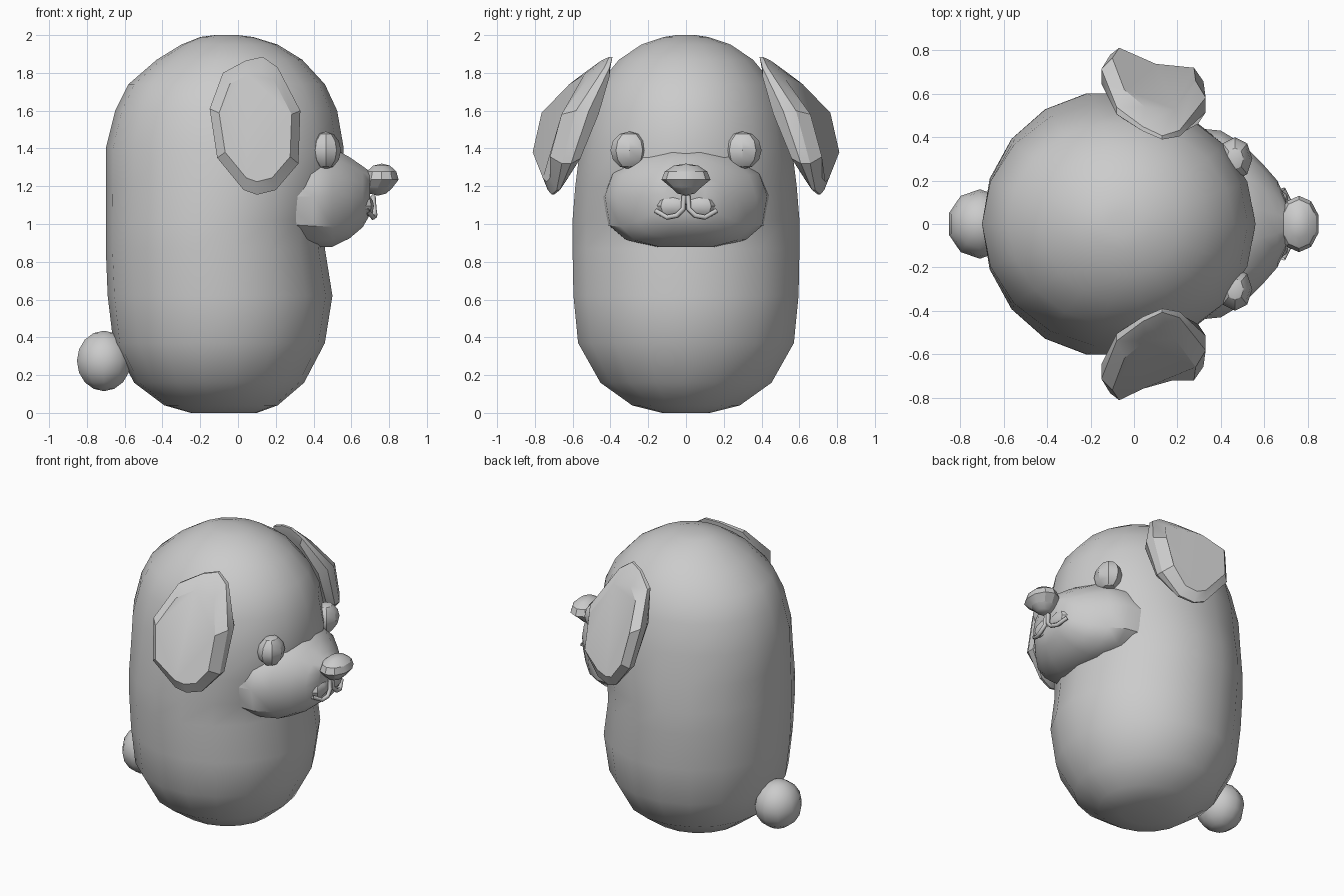
import bpy, math
from mathutils import Vector

cube = bpy.data.objects.get("Cube")
if cube:
    bpy.data.objects.remove(cube, do_unlink=True)

grey = bpy.data.materials.new("plain_grey")
grey.use_nodes = True
GREY = (0.6, 0.6, 0.6, 1)
grey.diffuse_color = GREY
grey.node_tree.nodes["Principled BSDF"].inputs["Base Color"].default_value = GREY


def finish(obj, name, angle=30):
    obj.name = name
    obj.data.materials.clear()
    obj.data.materials.append(grey)
    bpy.ops.object.select_all(action="DESELECT")
    obj.select_set(True)
    bpy.context.view_layer.objects.active = obj
    bpy.ops.object.mode_set(mode="EDIT")
    bpy.ops.mesh.select_all(action="SELECT")
    bpy.ops.mesh.normals_make_consistent(inside=False)
    bpy.ops.object.mode_set(mode="OBJECT")
    bpy.ops.object.shade_smooth_by_angle(angle=math.radians(angle))
    return obj


def loft(name, rings, angle=30):
    """Skin equal-length rings of points and cap both ends."""
    n = len(rings[0])
    verts = [p for ring in rings for p in ring]
    faces = [(r * n + i, r * n + (i + 1) % n, (r + 1) * n + (i + 1) % n, (r + 1) * n + i)
             for r in range(len(rings) - 1) for i in range(n)]
    faces += [tuple(range(n)), tuple(range(len(verts) - n, len(verts)))]
    mesh = bpy.data.meshes.new(name)
    mesh.from_pydata(verts, [], faces)
    obj = bpy.data.objects.new(name, mesh)
    bpy.context.collection.objects.link(obj)
    return finish(obj, name, angle)


def ball(name, loc, size, segments, rings, angle=30):
    bpy.ops.mesh.primitive_uv_sphere_add(segments=segments, ring_count=rings, location=loc)
    obj = bpy.context.object
    obj.scale = size
    bpy.ops.object.transform_apply(location=False, rotation=False)
    return finish(obj, name, angle)


def lerp(table, z):
    """Read a value off a short (height, value) table."""
    for (a, va), (b, vb) in zip(table, table[1:]):
        if z <= b:
            return va + (vb - va) * max(0, z - a) / (b - a)
    return table[-1][1]


def signed_pow(v, e):
    return math.copysign(abs(v) ** e, v)


# Body and head: stacked ovals (height, back, front, half width)
SECTIONS = [(0, -.25, .10, .13), (.04, -.39, .21, .29), (.16, -.55, .35, .46),
            (.37, -.66, .46, .58), (.62, -.69, .50, .605), (.87, -.70, .46, .61),
            (1.02, -.70, .47, .61), (1.2, -.70, .54, .595), (1.4, -.70, .56, .57),
            (1.6, -.65, .525, .53), (1.74, -.58, .46, .47), (1.87, -.43, .34, .36),
            (1.95, -.30, .21, .24), (1.99, -.20, .08, .12), (2.0, -.12, .0, .05)]
body = []
for z, back, front, half in SECTIONS:
    ring = []
    for i in range(18):
        a = math.tau * i / 18
        ring.append(((back + front) / 2 + (front - back) / 2 * math.cos(a), half * math.sin(a), z))
    body.append(ring)
loft("body", body)

# Muzzle: sections along x (x, half width, bottom, top), flatter underneath
muzzle = []
for x, half, low, high in [(.2, .45, .90, 1.38), (.40, .43, .875, 1.42), (.50, .37, .875, 1.41),
                           (.59, .28, .92, 1.36), (.66, .20, .98, 1.31), (.70, .11, 1.05, 1.28)]:
    ring = []
    for i in range(14):
        a = math.tau * i / 14
        c, s = math.cos(a), math.sin(a)
        e = .65 if s < 0 else 1
        ring.append((x, half * signed_pow(c, e), (low + high) / 2 + (high - low) / 2 * signed_pow(s, e)))
    muzzle.append(ring)
loft("muzzle", muzzle)

# Nose: wide on top, narrow below
nose = ball("nose", (.76, 0, 1.235), (.095, .13, .085), 10, 6)
for v in nose.data.vertices:
    if v.co.z < 0:
        v.co.y *= .7
        v.co.x -= .02

# Mouth: two lip lobes made of a thin tube
curve = bpy.data.curves.new("mouth", "CURVE")
curve.dimensions = "3D"
curve.bevel_depth = .014
curve.bevel_resolution = 1
for side in (-1, 1):
    pts = [(.715, .01, 1.15), (.72, .015, 1.08), (.725, .05, 1.045), (.715, .10, 1.035), (.685, .16, 1.07)]
    line = curve.splines.new("POLY")
    line.points.add(len(pts) - 1)
    for p, (x, y, z) in zip(line.points, pts):
        p.co = (x, y * side, z, 1)
mouth = bpy.data.objects.new("mouth", curve)
bpy.context.collection.objects.link(mouth)
curve.materials.append(grey)
# Lip pads behind the mouth line
for side, label in ((1, "left"), (-1, "right")):
    ball(label + "_lip", (.67, .07 * side, 1.095), (.05, .09, .06), 8, 6)

# Ears: tilted slabs that follow a shared outline
OUTLINE = [(.13, 1.885), (.21, 1.83), (.33, 1.6), (.32, 1.32), (.2, 1.18), (.1, 1.155),
           (.03, 1.18), (-.11, 1.35), (-.15, 1.61), (-.08, 1.8), (.04, 1.865)]
OUTER = [(1.15, .72), (1.36, .77), (1.62, .70), (1.885, .43)]
INNER = [(1.15, .69), (1.45, .57), (1.7, .47), (1.885, .38)]
for side, label in ((1, "left"), (-1, "right")):
    rings = []
    for scale, mix in ((.85, 0), (1, .35), (1, .7), (.8, 1)):
        ring = []
        for x, z in OUTLINE:
            x, z = .1 + (x - .1) * scale, 1.5 + (z - 1.5) * scale
            y = lerp(INNER, z) * (1 - mix) + lerp(OUTER, z) * mix - .28 * (x - .1)
            ring.append(Vector((x, y * side, z)))
        rings.append(ring)
    loft(label + "_ear", rings)

# Eyes and tail
for side, label in ((1, "left"), (-1, "right")):
    ball(label + "_eye", (.465, .3 * side, 1.39), (.08, .1, .1), 8, 6)
ball("tail", (-.71, 0, .275), (.15, .16, .16), 10, 8, 40)
